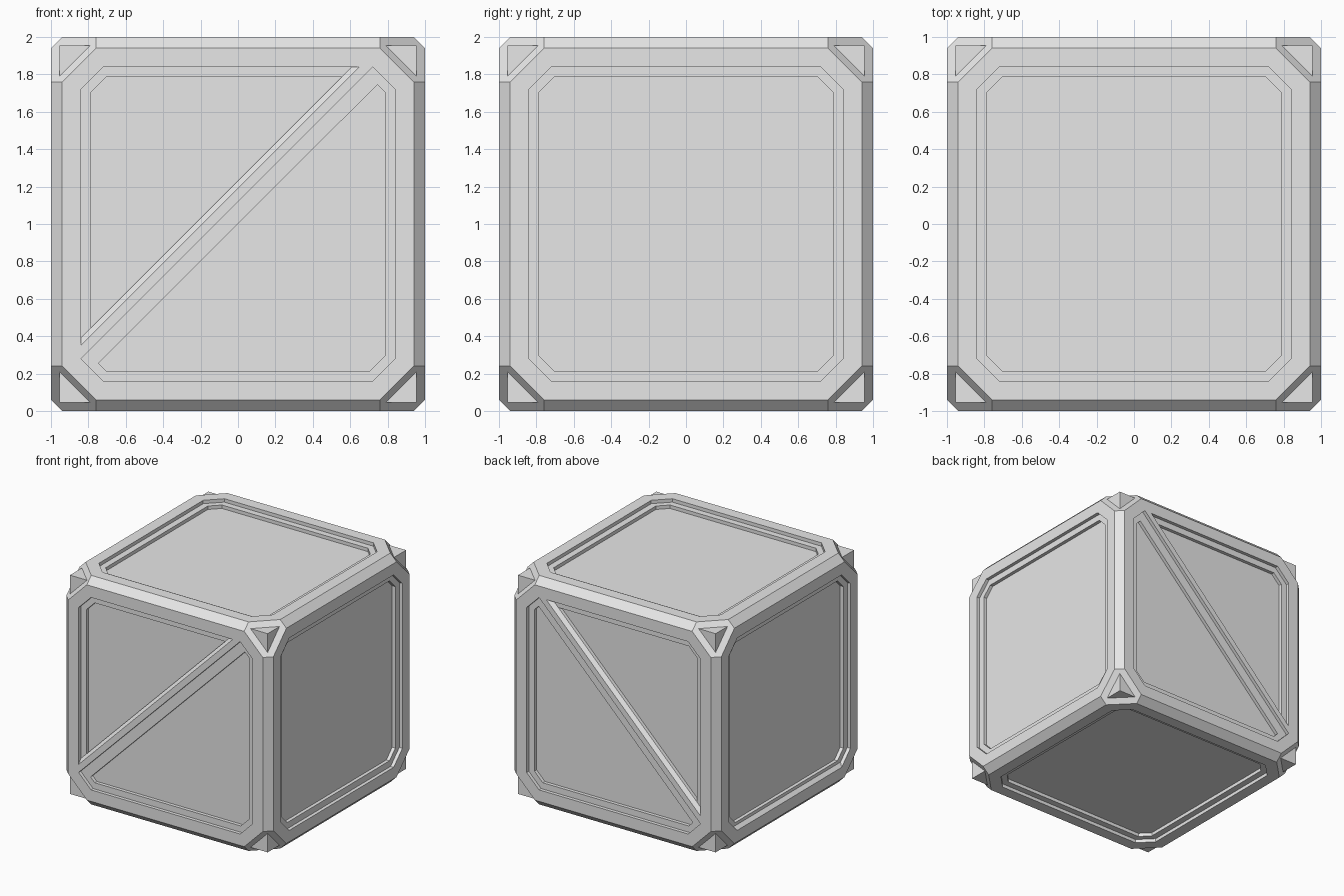
import bpy, bmesh
from itertools import permutations, product
from mathutils import Vector

old = bpy.data.objects.get("Cube")
if old:
    bpy.data.objects.remove(old, do_unlink=True)

grey = bpy.data.materials.new("light_grey")
grey.use_nodes = True
grey.diffuse_color = (0.8, 0.8, 0.8, 1)
grey.node_tree.nodes["Principled BSDF"].inputs["Base Color"].default_value = (0.8, 0.8, 0.8, 1)

CENTRE = Vector((0, 0, 1))
X, Y, Z = Vector((1, 0, 0)), Vector((0, 1, 0)), Vector((0, 0, 1))


def hull(name, points):
    """Flat-faced convex solid around the given points."""
    bm = bmesh.new()
    for p in points:
        bm.verts.new(Vector(p) + CENTRE)
    res = bmesh.ops.convex_hull(bm, input=bm.verts)
    loose = [v for v in bm.verts if not v.link_faces]
    bmesh.ops.delete(bm, geom=loose, context='VERTS')
    bmesh.ops.dissolve_limit(bm, angle_limit=0.01, verts=bm.verts, edges=bm.edges)
    bmesh.ops.recalc_face_normals(bm, faces=bm.faces)
    mesh = bpy.data.meshes.new(name)
    bm.to_mesh(mesh)
    bm.free()
    mesh.materials.append(grey)
    obj = bpy.data.objects.new(name, mesh)
    bpy.context.collection.objects.link(obj)
    return obj


def octagon(r, c):
    k = r - c
    return [(-k, -r), (k, -r), (r, -k), (r, k), (k, r), (-k, r), (-r, k), (-r, -k)]


def clip(poly, offset, side):
    """Keep the part of a polygon above (1) or below (-1) the line v = u + offset."""
    dist = lambda p: side * (p[1] - p[0] - offset)
    out = []
    for a, b in zip(poly, poly[1:] + poly[:1]):
        da, db = dist(a), dist(b)
        if da >= 0:
            out.append(a)
        if da * db < 0:
            t = da / (da - db)
            out.append((a[0] + (b[0] - a[0]) * t, a[1] + (b[1] - a[1]) * t))
    return out


def place(side, u, v, depth):
    n, U, V = side
    return U * u + V * v + n * (1 - depth)


def cut(body, side, poly, depth):
    """Sink a polygon into one side of the body."""
    cutter = hull("cutter", [place(side, u, v, d) for u, v in poly for d in (-0.1, depth)])
    cutter.hide_render = True
    mod = body.modifiers.new("recess", 'BOOLEAN')
    mod.operation = 'DIFFERENCE'
    mod.solver = 'EXACT'
    mod.object = cutter
    bpy.context.view_layer.objects.active = body
    bpy.ops.object.modifier_apply(modifier=mod.name)
    bpy.data.objects.remove(cutter, do_unlink=True)


def wedge(name, side, lip, foot, depth):
    """Sloped strip from the frame lip down to the foot line."""
    pts = [place(side, u, v, d) for u, v in lip for d in (0, depth + 0.01)]
    pts += [place(side, u, v, d) for u, v in foot for d in (depth, depth + 0.01)]
    hull(name, pts)


# Chamfered block with cut corners
body = hull("crate_body", [[s * c for s, c in zip(signs, p)]
                           for signs in product((-1, 1), repeat=3)
                           for p in permutations((1, 0.94, 0.76))])

STEP, DEEP = 0.03, 0.06
outer, inner = octagon(0.84, 0.12), octagon(0.785, 0.08)

# Plain stepped panels
left, right = (X, Y, Z), (-X, Y, Z)
for side in (left, right, (Z, X, Y), (-Z, X, Y)):
    cut(body, side, outer, STEP)
    cut(body, side, inner, DEEP)
wedge("sloped_sill", right, [(-0.72, -0.84), (0.72, -0.84)],
      [(-0.775, -0.785), (0.775, -0.785)], DEEP)

# Front and back panels split by a diagonal brace
for name, side in (("front", (-Y, X, Z)), ("back", (Y, X, Z))):
    cut(body, side, clip(outer, 0.19, 1), STEP)
    cut(body, side, clip(inner, 0.23, 1), DEEP)
    cut(body, side, clip(outer, 0.12, -1), STEP)
    cut(body, side, clip(inner, 0.0, -1), DEEP)
    wedge(name + "_brace_slope", side, [(-0.84, -0.65), (0.65, 0.84)],
          [(-0.84, -0.61), (0.61, 0.84)], STEP)

# Pointed studs on the eight corners
a, b = 0.955, 0.79
for signs in product((-1, 1), repeat=3):
    pts = [(a, a, a), (b, a, a), (a, b, a), (a, a, b), (b, b, b)]
    hull("corner_stud", [[s * c for s, c in zip(signs, p)] for p in pts])
